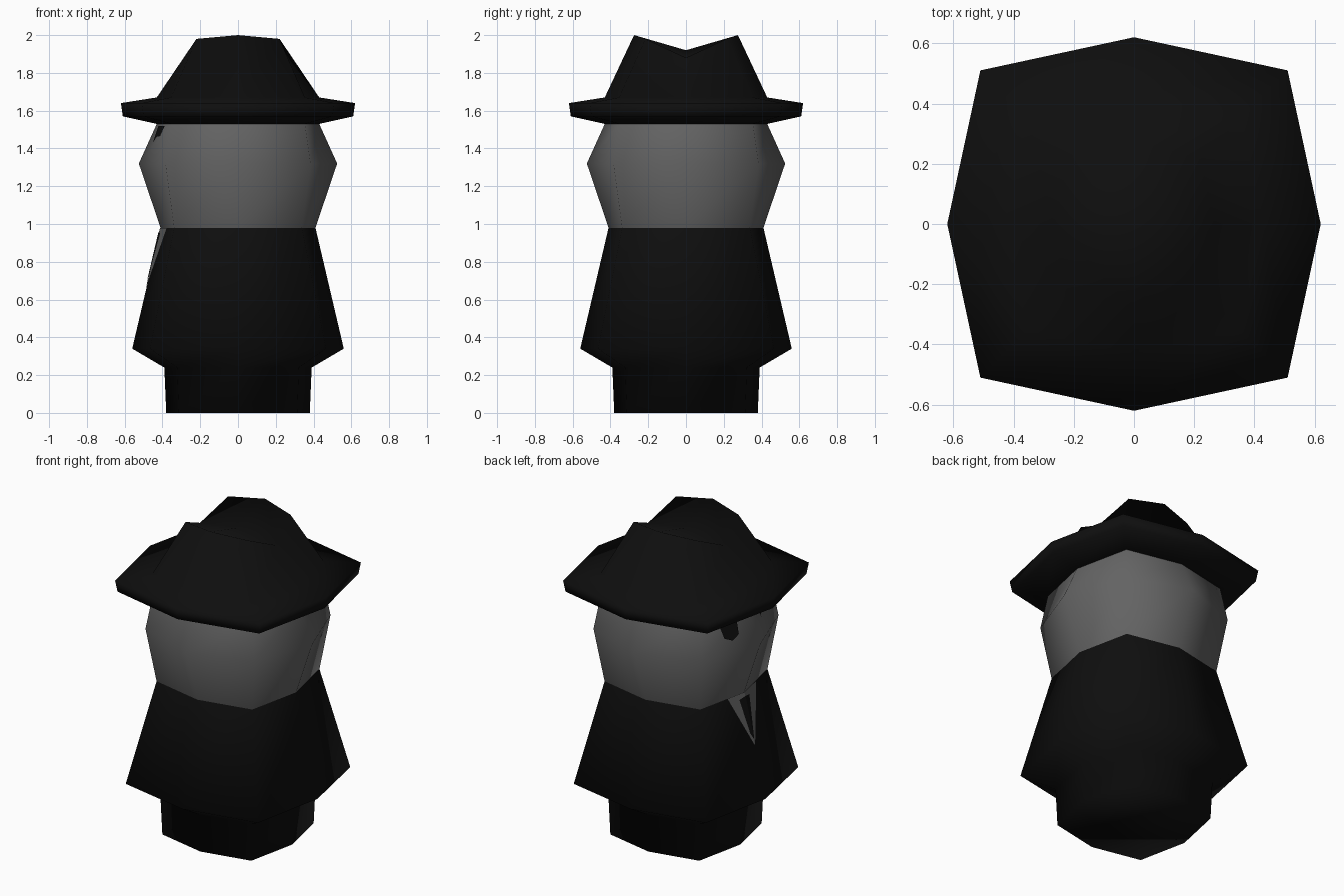
import bpy, bmesh

if "Cube" in bpy.data.objects:
    bpy.data.objects.remove(bpy.data.objects["Cube"])


def material(name, v):
    m = bpy.data.materials.new(name)
    m.diffuse_color = (v, v, v, 1)
    m.use_nodes = True
    m.node_tree.nodes["Principled BSDF"].inputs["Base Color"].default_value = m.diffuse_color
    return m


BLACK = material("black", 0.0045)
GREY = material("grey", 0.125)


def ring(mid, corner, z):
    """Eight-sided rounded square: points on the axes and on the diagonals."""
    m, c = mid, corner
    return [(m, 0, z), (c, c, z), (0, m, z), (-c, c, z),
            (-m, 0, z), (-c, -c, z), (0, -m, z), (c, -c, z)]


def loft(name, rings, mat, cap_bottom=False, centre=None):
    bm = bmesh.new()
    loops = [[bm.verts.new(p) for p in r] for r in rings]
    for a, b in zip(loops, loops[1:]):
        for i in range(8):
            j = (i + 1) % 8
            bm.faces.new((a[i], a[j], b[j], b[i]))
    if cap_bottom:
        bm.faces.new(loops[0][::-1])
    if centre:  # four quads that meet at a centre point
        c, t = bm.verts.new(centre), loops[-1]
        for i in (0, 2, 4, 6):
            bm.faces.new((t[i], t[i + 1], t[(i + 2) % 8], c))
    return finish(name, bm, mat, True)


def finish(name, bm, mat, smooth):
    bmesh.ops.recalc_face_normals(bm, faces=bm.faces)
    for f in bm.faces:
        f.smooth = smooth
    me = bpy.data.meshes.new(name)
    bm.to_mesh(me)
    bm.free()
    me.materials.append(mat)
    ob = bpy.data.objects.new(name, me)
    bpy.context.collection.objects.link(ob)
    return ob


# Ring sizes: (axis half width, diagonal half width, height)
WAIST = (0.41, 0.338, 0.98)
HEM = (0.56, 0.466, 0.34)
CHEEK = (0.525, 0.384, 1.32)
BROW = (0.43, 0.354, 1.53)

# Robe with the narrow foot below its hem
loft("robe", [ring(0.38, 0.314, 0), ring(0.39, 0.322, 0.24),
              ring(*HEM), ring(*WAIST)], BLACK, cap_bottom=True)

# Head
loft("head", [ring(*WAIST), ring(*CHEEK), ring(*BROW)], GREY)

# Hat: brim, crown, and a pinched top with a valley along x
crown = [(0.268, 0, 1.88), (0.22, 0.215, 1.98), (0, 0.275, 2.0), (-0.22, 0.215, 1.98),
         (-0.268, 0, 1.88), (-0.22, -0.215, 1.98), (0, -0.275, 2.0), (0.22, -0.215, 1.98)]
loft("hat", [ring(*BROW), ring(0.61, 0.50, 1.57), ring(0.62, 0.51, 1.64),
             ring(0.43, 0.354, 1.67), crown], BLACK, centre=(0, 0, 1.92))


# Thin paint marks on the left (-x) side, lying on the surface between two rings
def mark(name, polys, lo, hi, lift, mat):
    bm = bmesh.new()
    for poly in polys:
        vs = []
        for y, z in poly:
            t = (z - lo[2]) / (hi[2] - lo[2])
            m = lo[0] + (hi[0] - lo[0]) * t
            c = lo[1] + (hi[1] - lo[1]) * t
            vs.append(bm.verts.new((-(m - (m - c) * abs(y) / c) - lift, y, z)))
        bm.faces.new(vs)
    for f in bm.faces:
        f.normal_update()
        if f.normal.x > 0:
            f.normal_flip()
    me = bpy.data.meshes.new(name)
    bm.to_mesh(me)
    bm.free()
    me.materials.append(mat)
    bpy.context.collection.objects.link(bpy.data.objects.new(name, me))


mark("hat_drips", [[(0.10, 1.52), (0.24, 1.52), (0.22, 1.41), (0.17, 1.385), (0.12, 1.41)],
                   [(-0.10, 1.52), (-0.25, 1.52), (-0.18, 1.40), (-0.12, 1.40)]],
     CHEEK, BROW, 0.009, BLACK)
mark("head_drip", [[(0.13, 0.98), (0, 0.98), (0, 0.66)],
                   [(-0.17, 0.98), (0, 0.98), (0, 0.66)]], HEM, WAIST, 0.003, GREY)
mark("robe_sliver", [[(0.05, 0.95), (0, 0.96), (0, 0.70), (0.02, 0.74)],
                     [(-0.05, 0.95), (0, 0.96), (0, 0.70)]], HEM, WAIST, 0.006, BLACK)
